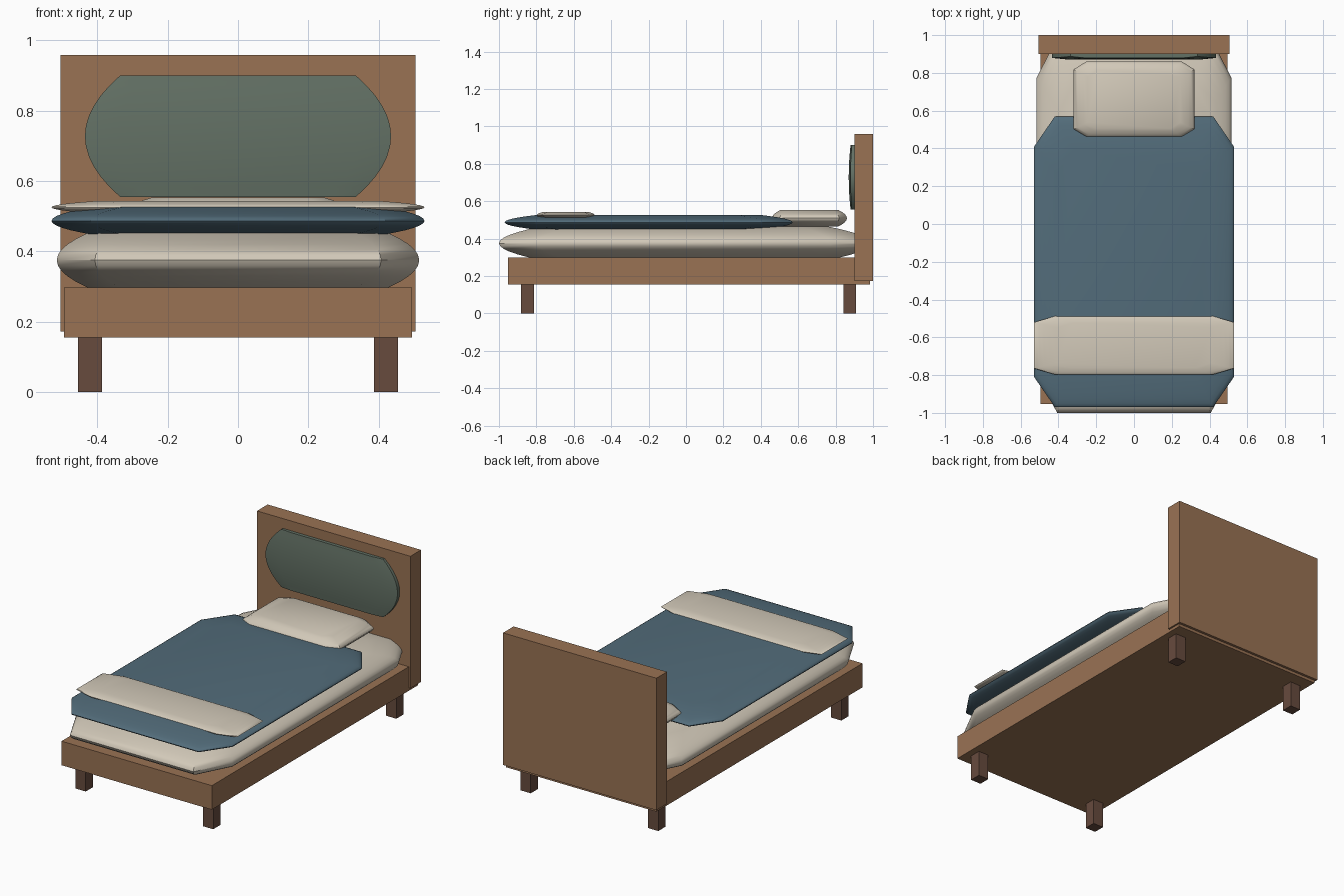
import bpy, bmesh, math

if "Cube" in bpy.data.objects:
    bpy.data.objects.remove(bpy.data.objects["Cube"])


def material(name, rgb):
    m = bpy.data.materials.new(name)
    m.use_nodes = True
    m.diffuse_color = (*rgb, 1)
    m.node_tree.nodes["Principled BSDF"].inputs["Base Color"].default_value = (*rgb, 1)
    m.node_tree.nodes["Principled BSDF"].inputs["Roughness"].default_value = 0.8
    return m


wood = material("oak wood", (0.32, 0.17, 0.088))
dark_wood = material("dark wood", (0.135, 0.07, 0.048))
cream = material("cream linen", (0.64, 0.58, 0.48))
blue = material("blue wool", (0.085, 0.15, 0.195))
green = material("grey green fabric", (0.125, 0.165, 0.13))


def finish(name, bm, mat):
    bmesh.ops.recalc_face_normals(bm, faces=bm.faces)
    mesh = bpy.data.meshes.new(name)
    bm.to_mesh(mesh)
    bm.free()
    mesh.materials.append(mat)
    ob = bpy.data.objects.new(name, mesh)
    bpy.context.collection.objects.link(ob)
    return ob


def box(name, x, y, z, mat):
    """Plain box from (low, high) ranges."""
    bm = bmesh.new()
    bmesh.ops.create_cube(bm, size=1)
    for v in bm.verts:
        v.co = [(r[0] + r[1]) / 2 + c * (r[1] - r[0]) for r, c in zip((x, y, z), v.co)]
    return finish(name, bm, mat)


def cushion(name, x, y, z, mat, cut=0.79, top=0.77, steps=12):
    """Octagonal plan lofted through a barrel-shaped height profile."""
    bm = bmesh.new()
    mid = [sum(r) / 2 for r in (x, y, z)]
    half = [(r[1] - r[0]) / 2 for r in (x, y, z)]
    plan = [(1, -cut), (1, cut), (cut, 1), (-cut, 1),
            (-1, cut), (-1, -cut), (-cut, -1), (cut, -1)]
    rings = []
    for i in range(steps + 1):
        t = 2 * i / steps - 1
        s = 1 - (1 - top) * t * t
        rings.append([bm.verts.new((mid[0] + half[0] * s * px,
                                    mid[1] + half[1] * s * py,
                                    mid[2] + half[2] * t)) for px, py in plan])
    for a, b in zip(rings, rings[1:]):
        for k in range(8):
            n = (k + 1) % 8
            bm.faces.new((a[k], a[n], b[n], b[k]))
    bm.faces.new(rings[0][::-1])
    bm.faces.new(rings[-1])
    ob = finish(name, bm, mat)
    bpy.ops.object.select_all(action="DESELECT")
    ob.select_set(True)
    bpy.context.view_layer.objects.active = ob
    bpy.ops.object.shade_smooth_by_angle(angle=math.radians(30))
    return ob


# Wooden frame
box("bed_base", (-0.495, 0.495), (-0.953, 0.985), (0.155, 0.298), wood)
box("headboard", (-0.505, 0.505), (0.90, 1.0), (0.172, 0.958), wood)

# Legs
for end, y in (("front", -0.847), ("back", 0.875)):
    for side, x in (("left", 0.42), ("right", -0.42)):
        box(f"{end}_{side}_leg", (x - 0.034, x + 0.034), (y - 0.034, y + 0.034),
            (0, 0.157), dark_wood)

# Padding and bedding
cushion("headboard_panel", (-0.435, 0.435), (0.87, 0.956), (0.555, 0.90), green)
cushion("mattress", (-0.515, 0.515), (-1.0, 0.985), (0.285, 0.465), cream)
cushion("blanket", (-0.53, 0.53), (-0.97, 0.57), (0.447, 0.527), blue)
cushion("pillow", (-0.32, 0.32), (0.46, 0.86), (0.465, 0.553), cream)
cushion("folded_throw", (-0.53, 0.53), (-0.797, -0.488), (0.508, 0.543), cream)
